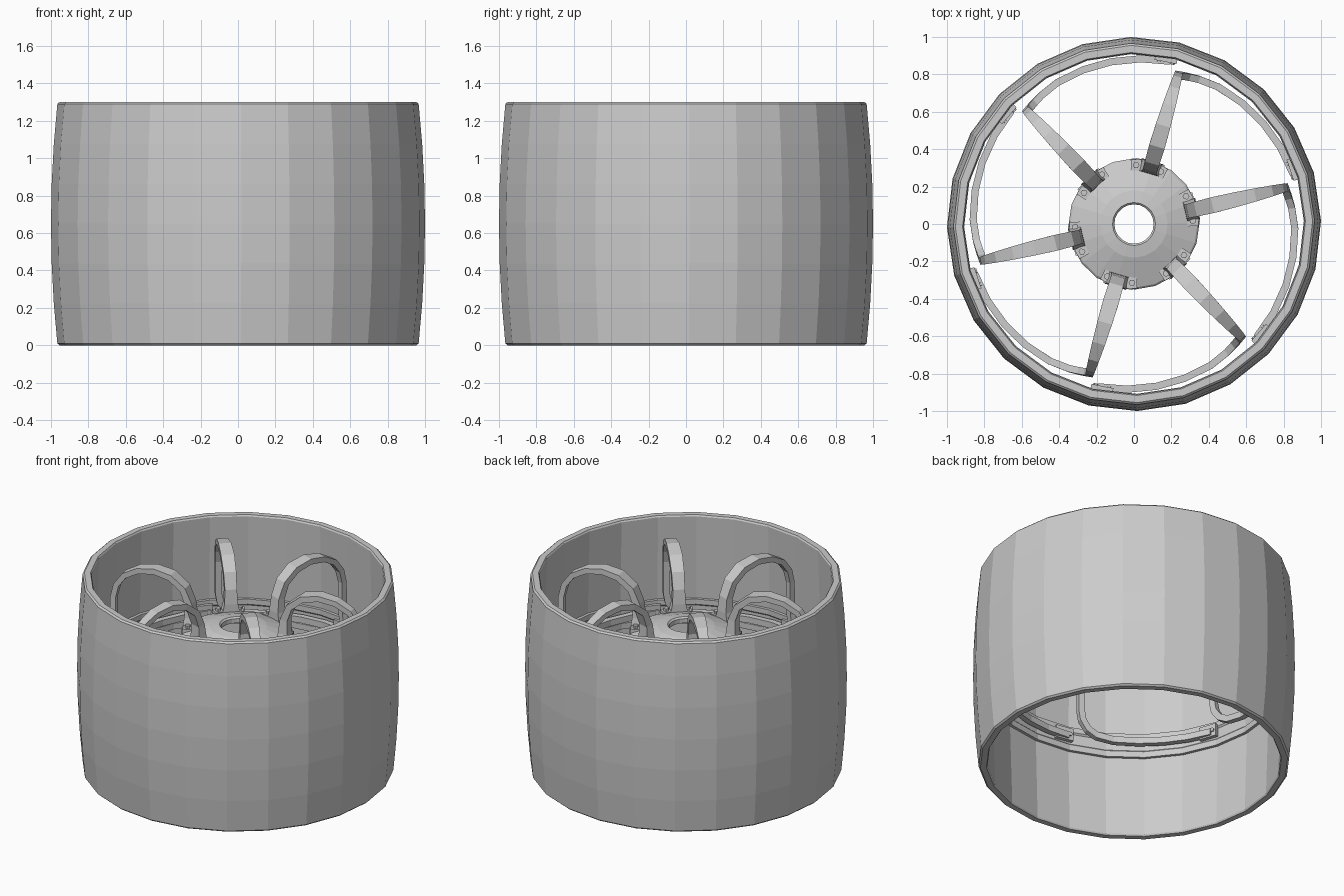
import bpy, bmesh
from math import sin, cos, pi, radians
from mathutils import Vector, Matrix

if "Cube" in bpy.data.objects:
    bpy.data.objects.remove(bpy.data.objects["Cube"])

TURN = radians(1)


def finish(name, bm):
    bmesh.ops.recalc_face_normals(bm, faces=bm.faces)
    me = bpy.data.meshes.new(name)
    bm.to_mesh(me)
    bm.free()
    ob = bpy.data.objects.new(name, me)
    bpy.context.collection.objects.link(ob)
    return ob


def lathe(name, profile, sides, turn=TURN):
    """Revolve a closed (radius, z) profile around z."""
    bm = bmesh.new()
    rings = [[bm.verts.new((r * cos(turn + 2 * pi * i / sides), r * sin(turn + 2 * pi * i / sides), z))
              for r, z in profile] for i in range(sides)]
    n = len(profile)
    for i in range(sides):
        a, b = rings[i], rings[(i + 1) % sides]
        for j in range(n):
            k = (j + 1) % n
            bm.faces.new((a[j], b[j], b[k], a[k]))
    return finish(name, bm)


def radial(deg):
    return Vector((cos(radians(deg)), sin(radians(deg)), 0))


def ribbon(name, stations):
    """Sweep a rectangle; each station is (angle, radius, z, width, thickness, is_arch)."""
    pts = [radial(a) * r + Vector((0, 0, z)) for a, r, z, *_ in stations]
    bm = bmesh.new()
    loops = []
    for i, (a, r, z, w, t, arch) in enumerate(stations):
        tan = (pts[min(i + 1, len(pts) - 1)] - pts[max(i - 1, 0)]).normalized()
        if arch:
            side = radial(a + 90)
            nrm = tan.cross(side).normalized()
        else:
            nrm = radial(a)
            side = nrm.cross(tan).normalized()
        loops.append([bm.verts.new(pts[i] + side * w / 2 * u + nrm * t / 2 * v)
                      for u, v in ((-1, -1), (1, -1), (1, 1), (-1, 1))])
    for a, b in zip(loops, loops[1:]):
        for j in range(4):
            k = (j + 1) % 4
            bm.faces.new((a[j], a[k], b[k], b[j]))
    bm.faces.new(loops[0])
    bm.faces.new(loops[-1])
    return finish(name, bm)


def place(deg, r, z):
    return Matrix.Rotation(radians(deg), 4, 'Z') @ Matrix.Translation((r, 0, z))


def add_box(bm, m, size):
    bmesh.ops.create_cube(bm, size=1, matrix=m @ Matrix.Diagonal((*size, 1)))


def add_bolt(bm, m, rad, depth):
    bmesh.ops.create_cone(bm, cap_ends=True, segments=6, radius1=rad, radius2=rad, depth=depth, matrix=m)


# Crowned barrel rim with small edge bevels and a thick lip
def crown(z):
    return 1.0 - 0.035 * ((z - 0.65) / 0.65) ** 2


zs = [0.01 + 1.28 * i / 6 for i in range(7)]
outer = [(0.955, 0.0)] + [(crown(z), z) for z in zs] + [(0.955, 1.3)]
inner = [(0.917, 1.3), (0.911, 1.29), (0.93, 0.65), (0.911, 0.01), (0.917, 0.0)]
lathe("wheel_rim", outer + inner, 24)

# Stiffening channel ring inside the rim
lathe("inner_ring", [(0.94, 0.56), (0.908, 0.56), (0.908, 0.60), (0.918, 0.61),
                     (0.918, 0.68), (0.908, 0.69), (0.908, 0.725), (0.94, 0.725)], 24)

# Thin conical hub shell with centre bore
lathe("hub", [(0.115, 0.975), (0.18, 0.965), (0.34, 0.91), (0.35, 0.90), (0.35, 0.86),
              (0.33, 0.86), (0.18, 0.93), (0.105, 0.935), (0.105, 0.965)], 20)

# Arch part (radius, z, width, thickness) and drop-and-run part (angle offset, radius, z)
ARCH = [(0.315, 0.90, 0.12, 0.07), (0.312, 0.98, 0.085, 0.06), (0.317, 1.07, 0.075, 0.048),
        (0.354, 1.165, 0.08, 0.042), (0.44, 1.235, 0.085, 0.04), (0.55, 1.258, 0.08, 0.038),
        (0.66, 1.24, 0.07, 0.036), (0.75, 1.19, 0.058, 0.036), (0.805, 1.115, 0.048, 0.036),
        (0.826, 1.03, 0.042, 0.036)]
RUN = [(0, 0.83, 0.81), (-0.8, 0.832, 0.745), (-3.5, 0.838, 0.69), (-7.5, 0.847, 0.66)]
RUN += [(-15 - 10.3 * i, 0.86 + 0.008 * i, 0.648) for i in range(5)]

for k in range(6):
    ang = 73.5 + 60 * k
    st = [(ang, r, z, w, t, True) for r, z, w, t in ARCH]
    st += [(ang + d, r, z, 0.042, 0.038, False) for d, r, z in RUN]
    ribbon(f"flexure_spoke_{k + 1}", st)

    # Bolted clamp where the spoke meets the ring
    bm = bmesh.new()
    end = ang - 54.5
    add_box(bm, place(end, 0.896, 0.66), (0.026, 0.12, 0.085))
    for d in (-2.4, 2.4):
        add_bolt(bm, place(end + d, 0.882, 0.66) @ Matrix.Rotation(pi / 2, 4, 'Y'), 0.014, 0.012)
    finish(f"ring_clamp_{k + 1}", bm)

    # Foot plate and bolted lugs at the spoke root
    bm = bmesh.new()
    add_box(bm, place(ang + 2, 0.315, 0.90), (0.06, 0.16, 0.05))
    for d in (-10.5, 14.5):
        add_box(bm, place(ang + d, 0.315, 0.91), (0.06, 0.055, 0.05))
        add_bolt(bm, place(ang + d, 0.315, 0.94), 0.018, 0.025)
    finish(f"hub_clamp_{k + 1}", bm)
